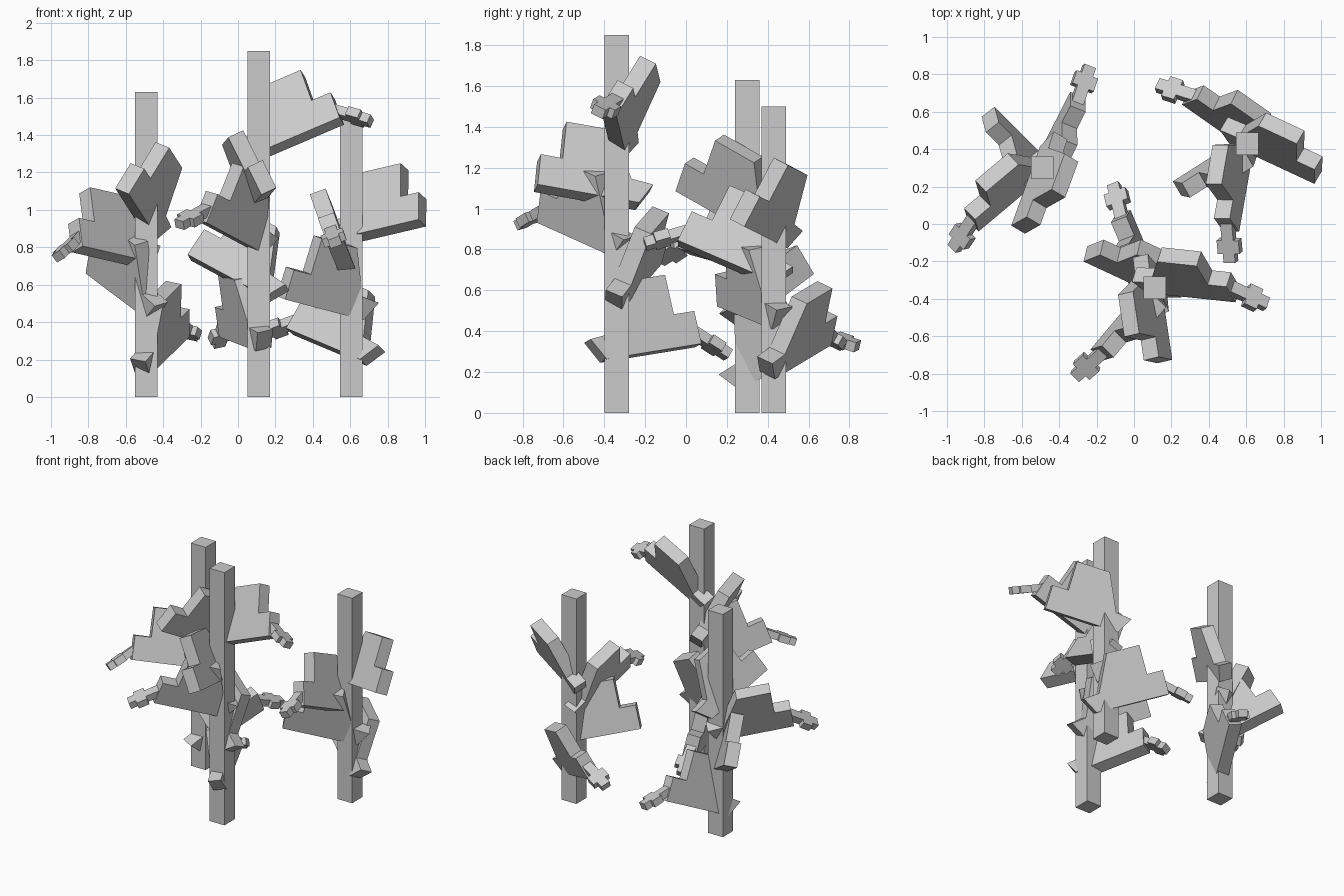
import bpy, bmesh
from math import radians, sin, cos
from mathutils import Vector, Matrix

if "Cube" in bpy.data.objects:
    bpy.data.objects.remove(bpy.data.objects["Cube"])


def prism(name, outline, depth, matrix):
    """Extrude a 2D outline symmetrically about its plane and place it."""
    bm = bmesh.new()
    verts = [bm.verts.new((x, y, -depth / 2)) for x, y in outline]
    face = bm.faces.new(verts)
    new = bmesh.ops.extrude_face_region(bm, geom=[face])["geom"]
    bmesh.ops.translate(bm, vec=(0, 0, depth),
                        verts=[v for v in new if isinstance(v, bmesh.types.BMVert)])
    bmesh.ops.recalc_face_normals(bm, faces=bm.faces)
    mesh = bpy.data.meshes.new(name)
    bm.to_mesh(mesh)
    bm.free()
    ob = bpy.data.objects.new(name, mesh)
    ob.matrix_world = matrix
    bpy.context.collection.objects.link(ob)
    return ob


def frame(end, yaw, pitch, roll):
    """Axes: x outward along the branch, y upward in the slab, z across it."""
    w, p, r = radians(yaw), radians(pitch), radians(roll)
    out = Vector((cos(p) * cos(w), cos(p) * sin(w), sin(p)))
    left = Vector((-sin(w), cos(w), 0))
    up = cos(r) * out.cross(left) + sin(r) * left
    m = Matrix((out, up, out.cross(up))).transposed().to_4x4()
    m.translation = end
    return m


# stepped slab, measured from its lower outer corner, with a spur through the post
SLAB = [(0, 0), (0, .165), (-.11, .165), (-.11, .365), (-.34, .365),
        (-.46, .12), (-.57, .11), (-.51, 0)]
# cross-shaped tip
HALF = [(-.03, .033), (.07, .033), (.07, .062), (.145, .062), (.145, .033), (.195, .033)]
TIP = HALF + [(x, -y) for x, y in reversed(HALF)]

# upright posts: x, y, height
for i, (x, y, h) in enumerate([(-.49, .30, 1.63), (.11, -.34, 1.85), (.605, .43, 1.5)]):
    s = .06
    prism(f"post_{i + 1}", [(-s, -s), (s, -s), (s, s), (-s, s)], h,
          Matrix.Translation((x, y, h / 2)))

# branches: outer lower end, yaw, pitch, roll, has a tip
BRANCHES = [
    ((-.30, .69, .33), 63, 24, -12, True),
    ((-.78, .60, .67), 135, 28, 15, False),
    ((-.86, -.01, .79), -140, 10, -22, True),
    ((-.62, -.03, 1.10), -110, 28, 22, False),
    ((.555, -.38, 1.475), -6, 23, 28, True),
    ((-.06, .06, .33), 113, 8.5, 12, True),
    ((-.26, -.16, .745), 155, 26, -25, False),
    ((-.20, -.70, .94), -130, 19, 12, True),
    ((.165, -.735, 1.10), -81.5, 10, -25, False),
    ((.275, .675, .35), 145, 19, -25, True),
    ((.985, .25, .93), -25, 12, 25, False),
    ((.52, -.04, .83), -100, 23, -22, True),
    ((.23, .19, .53), -147.5, 12.5, 12, False),
]
for i, (end, yaw, pitch, roll, tipped) in enumerate(BRANCHES):
    m = frame(end, yaw, pitch, roll)
    prism(f"branch_slab_{i + 1}", SLAB, .09, m)
    if tipped:
        # lay the cross flat and droop it from the slab end
        droop = (Matrix.Translation((0, .06, 0)) @ Matrix.Rotation(radians(-42), 4, 'Z')
                 @ Matrix.Rotation(radians(90), 4, 'X'))
        prism(f"branch_tip_{i + 1}", TIP, .05, m @ droop)
